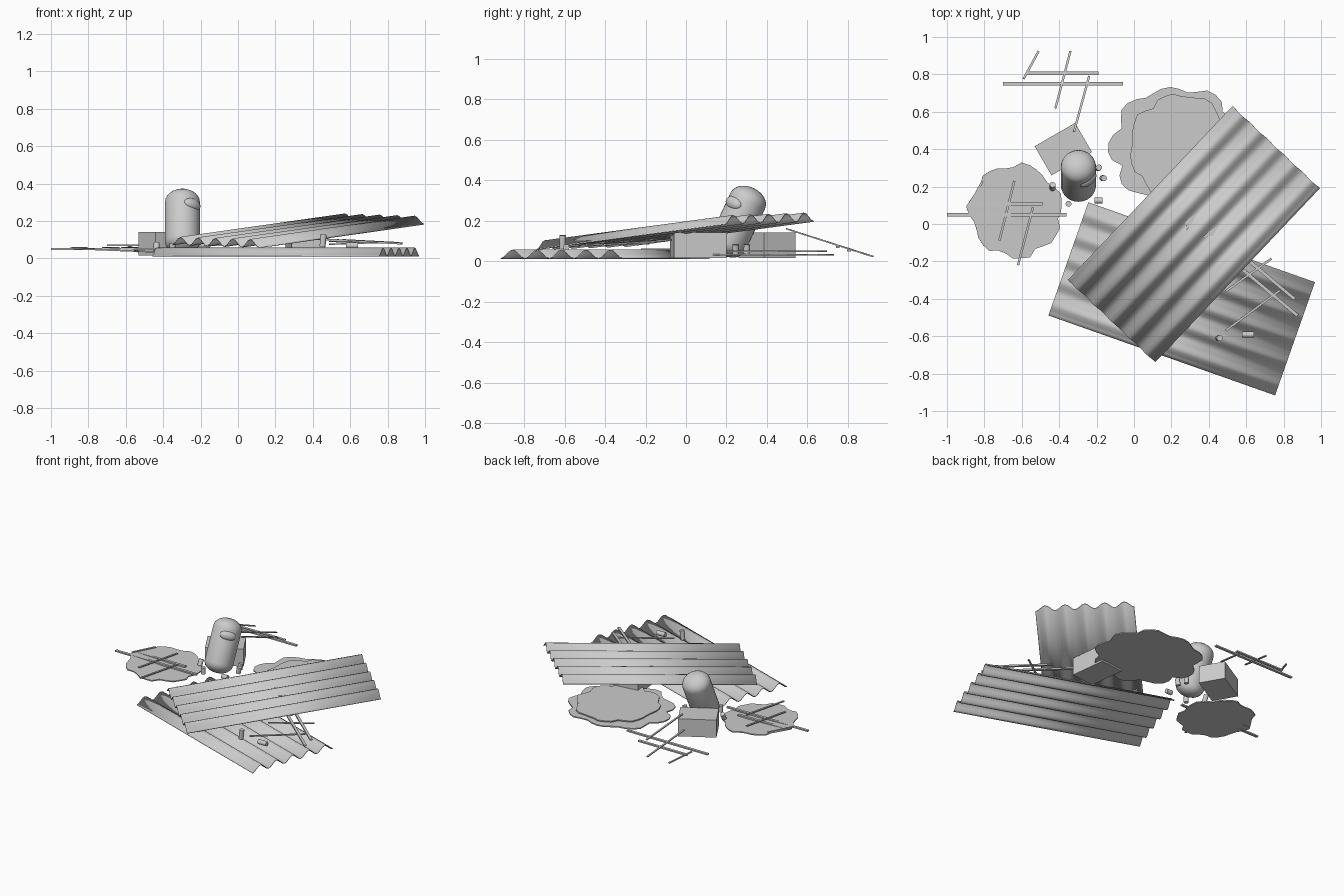
import bpy, bmesh, math, random
from mathutils import Vector, Matrix

if "Cube" in bpy.data.objects:
    bpy.data.objects.remove(bpy.data.objects["Cube"])

random.seed(4)


def make(name, bm, mat=None, smooth=None):
    bmesh.ops.recalc_face_normals(bm, faces=bm.faces)
    me = bpy.data.meshes.new(name)
    bm.to_mesh(me)
    bm.free()
    ob = bpy.data.objects.new(name, me)
    bpy.context.collection.objects.link(ob)
    if mat:
        ob.matrix_world = mat
    if smooth:
        bpy.ops.object.select_all(action='DESELECT')
        ob.select_set(True)
        bpy.context.view_layer.objects.active = ob
        bpy.ops.object.shade_smooth_by_angle(angle=math.radians(smooth))
    return ob


def frame(center, u, v):
    u = Vector(u).normalized()
    w = u.cross(Vector(v)).normalized()
    if w.z < 0:
        w = -w
    v = w.cross(u)
    m = Matrix((u, v, w)).transposed().to_4x4()
    m.translation = center
    return m


def sheet(name, center, u, v, length=1.285, width=0.64, waves=5, seg=8):
    """corrugated sheet, ridges along u"""
    bm = bmesh.new()
    rows = []
    n = waves * seg
    for i in range(n + 1):
        y = width * (i / n - 0.5)
        z = -0.021 * math.cos(2 * math.pi * i / seg)
        rows.append([bm.verts.new((s * length / 2, y, z)) for s in (-1, 1)])
    for a, b in zip(rows, rows[1:]):
        bm.faces.new((a[0], a[1], b[1], b[0]))
    ob = make(name, bm, frame(center, u, v), 50)
    mod = ob.modifiers.new("thickness", 'SOLIDIFY')
    mod.thickness = 0.005
    mod.offset = 0


def box(name, center, size, angle):
    bm = bmesh.new()
    bmesh.ops.create_cube(bm, size=1)
    bmesh.ops.scale(bm, vec=size, verts=bm.verts)
    make(name, bm, Matrix.Translation(center) @ Matrix.Rotation(math.radians(angle), 4, 'Z'))


def bar(name, a, b, w):
    a, b = Vector(a), Vector(b)
    bm = bmesh.new()
    bmesh.ops.create_cube(bm, size=1)
    bmesh.ops.scale(bm, vec=((b - a).length, w, w * 0.55), verts=bm.verts)
    make(name, bm, frame((a + b) / 2, b - a, Vector((0, 0, 1)).cross(b - a)))


def slab(name, center, rx, ry, thick, lobes, tilt=0, phase=0):
    """thin broken slab with a lobed, jagged rim"""
    bm = bmesh.new()
    n = lobes * 5
    vs = []
    for i in range(n):
        a = 2 * math.pi * i / n
        k = 0.87 + 0.11 * abs(math.sin(a * lobes / 2 + phase)) + random.uniform(-.035, .035)
        vs.append(bm.verts.new((rx * k * math.cos(a), ry * k * math.sin(a), -thick / 2)))
    f = bm.faces.new(vs)
    r = bmesh.ops.extrude_face_region(bm, geom=[f])
    top = [g for g in r['geom'] if isinstance(g, bmesh.types.BMVert)]
    bmesh.ops.translate(bm, vec=(0, 0, thick), verts=top)
    make(name, bm, Matrix.Translation(center) @ Matrix.Rotation(tilt, 4, 'Y'))


def chip(name, center, axis, length=0.045, r=0.016):
    bm = bmesh.new()
    bmesh.ops.create_cone(bm, cap_ends=True, segments=12, radius1=r, radius2=r, depth=length)
    q = Vector(axis).to_track_quat('Z', 'Y').to_matrix().to_4x4()
    make(name, bm, Matrix.Translation(center) @ q, 40)


# corrugated roof sheets
sheet("lower_sheet", (0.255, -0.40, 0.034), (1.22, -0.43, 0), (0.21, 0.61, 0))
sheet("upper_sheet", (0.32, -0.055, 0.148), (0.88, 0.93, 0.125), (0.46, -0.44, -0.015))

# boxes
box("back_box", (-0.378, 0.40, 0.078), (0.25, 0.18, 0.125), 30)
box("covered_box", (0.36, 0.06, 0.078), (0.26, 0.18, 0.125), 97)

# leaning capsule: lathe of a rounded profile
bm = bmesh.new()
prof = []
for s in (-1, 1):
    angs = range(90, -1, -15) if s < 0 else range(0, 91, 15)
    for d in angs:
        a = math.radians(d)
        prof.append((0.094 * math.cos(a), 0, s * (0.115 + 0.068 * math.sin(a))))
pv = [bm.verts.new(p) for p in prof]
edges = [bm.edges.new(e) for e in zip(pv, pv[1:])]
bmesh.ops.spin(bm, geom=pv + edges, axis=(0, 0, 1), cent=(0, 0, 0), angle=2 * math.pi, steps=32)
bmesh.ops.remove_doubles(bm, verts=bm.verts, dist=1e-4)
lean = Matrix.Translation((-0.297, 0.257, 0.195)) @ Matrix.Rotation(math.radians(-25), 4, 'X')
make("capsule_body", bm, lean, 50)

# oval window on the capsule
bm = bmesh.new()
bmesh.ops.create_uvsphere(bm, u_segments=24, v_segments=12, radius=1)
bmesh.ops.scale(bm, vec=(0.055, 0.03, 0.034), verts=bm.verts)
turn = Matrix.Rotation(math.radians(42), 4, 'Z')
make("capsule_window", bm, lean @ turn @ Matrix.Translation((0, -0.076, 0.075)), 50)

# broken slabs
slab("right_slab_lower", (0.23, 0.41, 0.032), 0.37, 0.34, 0.008, 9)
slab("right_slab_upper", (0.25, 0.41, 0.048), 0.29, 0.30, 0.008, 8, 0, 0.6)
slab("left_slab", (-0.635, 0.07, 0.042), 0.26, 0.265, 0.008, 7, 0.04, 0.4)

# bundles of thin bars: one crossed layout placed three times
layout = [((-1.0, .05), (-.36, .05), .018), ((-.875, .108), (-.49, .108), .018),
          ((-.89, .075), (-.81, .23), .012), ((-.64, .23), (-.72, -.09), .012),
          ((-.54, .09), (-.62, -.22), .012)]
pivot = Vector((-.68, .05, 0))
tilted = Matrix.Rotation(-0.31, 4, 'X')
places = [("left_bar", Matrix.Translation((-.68, .05, .05))),
          ("back_bar", Matrix.Translation((-.38, .75, .07)) @ tilted),
          ("front_bar", Matrix.Translation((.63, -.285, .092))
           @ Matrix.Rotation(math.radians(-40), 4, 'Z') @ Matrix.Rotation(0.04, 4, 'Y')
           @ Matrix.Diagonal((1, -1, 1, 1)) @ Matrix.Rotation(math.pi, 4, 'Z')
           @ Matrix.Diagonal((-1, -1, 1, 1)))]
for name, m in places:
    for i, (a, b, w) in enumerate(layout[:2]):
        if name == "front_bar" and i == 1:
            a, b = (a[0] + .06, .108 - .116), (b[0] + .06, .108 - .116)
        bar(f"{name}_long_{i}", m @ (Vector((*a, 0)) - pivot), m @ (Vector((*b, 0)) - pivot), w)
    if name != "front_bar":
        for i, (a, b, w) in enumerate(layout[2:]):
            lift = Vector((0, 0, 0.008))
            bar(f"{name}_cross_{i}", m @ (Vector((*a, 0)) - pivot + lift),
                m @ (Vector((*b, 0)) - pivot + lift), w)
bar("front_bar_cross_0", (.49, -.57, .075), (.78, -.355, .085), .012)
bar("front_bar_cross_1", (.49, -.36, .09), (.735, -.185, .085), .012)

# small round chips
chips = [((-.435, .20, .06), (0, .5, 1)), ((-.35, .108, .06), (0, 0, 1)),
         ((-.19, .125, .05), (1, 0, 0)), ((-.165, .245, .06), (.2, 0, 1)),
         ((-.19, .30, .06), (.1, .1, 1)), ((.455, -.61, .095), (0.1, 0, 1)),
         ((.61, -.592, .068), (1, 0, 0))]
for i, (c, ax) in enumerate(chips):
    chip(f"chip_{i}", c, ax, 0.065 if c[0] > 0 else 0.045)
